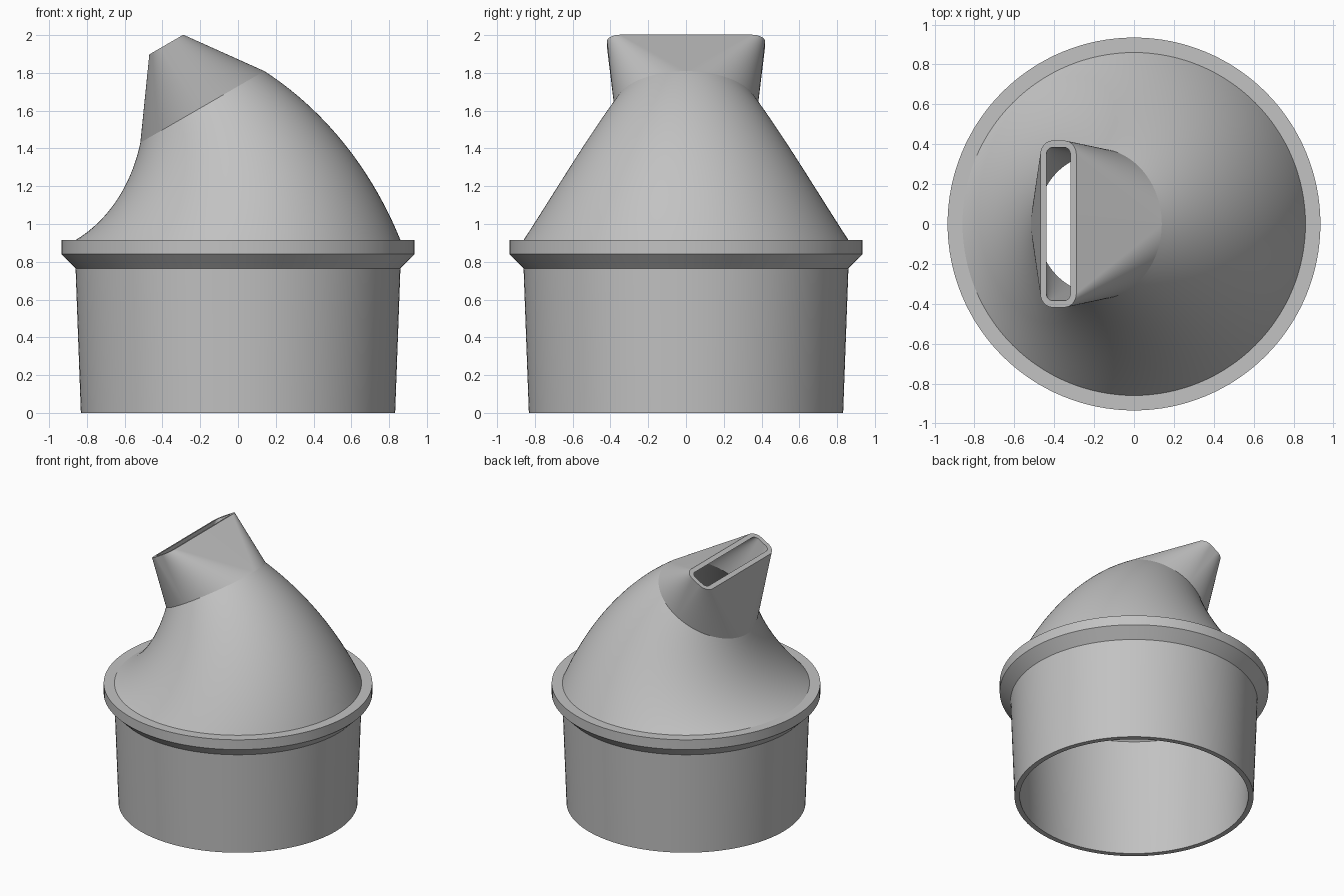
import bpy, bmesh
from math import sin, cos, pi, radians
from mathutils import Vector

cube = bpy.data.objects.get("Cube")
if cube:
    bpy.data.objects.remove(cube, do_unlink=True)

QUARTER = 32                  # segments per quarter turn
TILT = radians(30)            # lean of the neck towards -x
RIM_Z = 0.915
BEND = 1.41                   # bend radius of the hood
SPOUT = 0.381                 # spout length along the neck axis

grey = bpy.data.materials.new("grey_plastic")
grey.use_nodes = True
grey.diffuse_color = (0.54, 0.54, 0.54, 1)
grey.node_tree.nodes["Principled BSDF"].inputs["Base Color"].default_value = grey.diffuse_color


def slot_ring(half_u, half_v, r):
    """Rounded rectangle as four corner arcs; a full circle when all are equal."""
    ring = []
    for q in range(4):
        su = 1 if q in (0, 3) else -1
        sv = 1 if q < 2 else -1
        for i in range(QUARTER + 1):
            a = (q + i / QUARTER) * pi / 2
            ring.append((su * (half_u - r) + r * cos(a), sv * (half_v - r) + r * sin(a)))
    return ring


def circle(r):
    return slot_ring(r, r, r)


def place(ring, angle, lift=0.0):
    """Put a flat ring on the bent axis at an angle, lifted along the axis."""
    u = Vector((cos(angle), 0, sin(angle)))
    n = Vector((-sin(angle), 0, cos(angle)))
    centre = Vector((-BEND, 0, RIM_Z)) + u * BEND + n * lift
    return [centre + u * a + Vector((0, b, 0)) for a, b in ring]


def skin(name, chains):
    """Join successive rings of each chain with faces."""
    bm = bmesh.new()
    for rings in chains:
        loops = [[bm.verts.new(p) for p in ring] for ring in rings]
        for low, high in zip(loops, loops[1:]):
            for i in range(len(low)):
                j = (i + 1) % len(low)
                bm.faces.new((low[i], low[j], high[j], high[i]))
    bmesh.ops.remove_doubles(bm, verts=bm.verts, dist=0.0002)
    mesh = bpy.data.meshes.new(name)
    bm.to_mesh(mesh)
    bm.free()
    mesh.materials.append(grey)
    obj = bpy.data.objects.new(name, mesh)
    bpy.context.collection.objects.link(obj)
    bpy.ops.object.select_all(action='DESELECT')
    obj.select_set(True)
    bpy.context.view_layer.objects.active = obj
    bpy.ops.object.shade_smooth_by_angle(angle=radians(30))
    return obj


# Tapered hollow socket with its collar: inside wall, bottom lip, outside wall, flange
profile = [(0.825, RIM_Z), (0.825, 0.765), (0.795, 0), (0.832, 0), (0.86, 0.765),
           (0.935, 0.84), (0.935, RIM_Z), (0.86, RIM_Z)]
skin("collared_socket", [[place(circle(r), 0, z - RIM_Z) for r, z in profile]])


# Bent hood shrinking from the collar to the neck
def hood_rings(r_base, r_neck, steps=32):
    return [place(circle(r_base + (r_neck - r_base) * k / steps), TILT * k / steps)
            for k in range(steps + 1)]


skin("bent_hood", [hood_rings(0.86, 0.379), hood_rings(0.825, 0.345)[::-1]])

# Spout changing from the round neck to a rounded slot
skin("slot_spout", [[
    place(circle(0.379), TILT),
    place(slot_ring(0.104, 0.418, 0.07), TILT, SPOUT),
    place(slot_ring(0.07, 0.384, 0.036), TILT, SPOUT),
    place(circle(0.345), TILT),
]])
